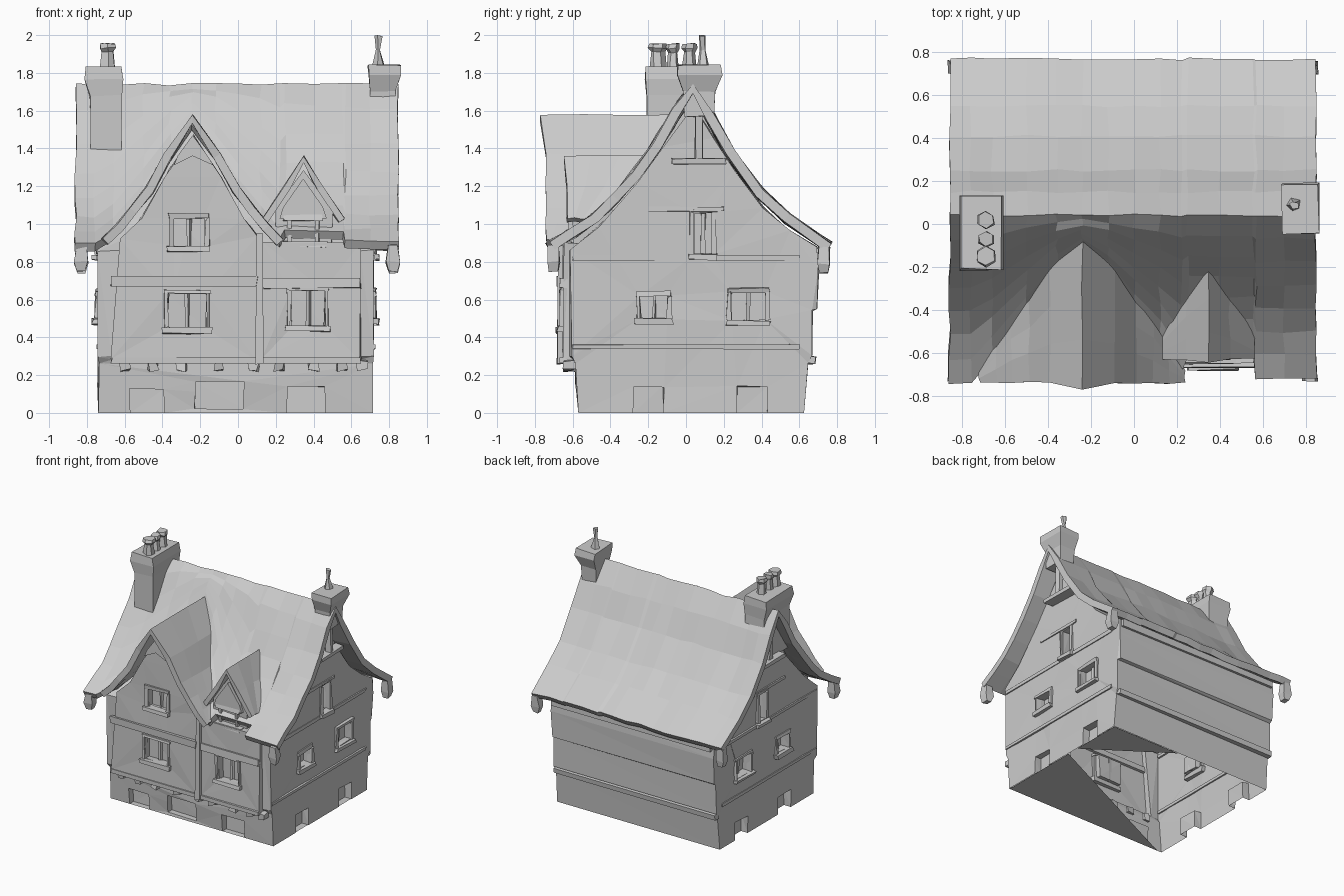
import bpy, bmesh, math, random
from mathutils import Vector

if "Cube" in bpy.data.objects:
    bpy.data.objects.remove(bpy.data.objects["Cube"])

random.seed(4)


def finish(name, bm, rough=0.0):
    for v in bm.verts:
        if v.co.z > 0.01:
            v.co += Vector([random.uniform(-rough, rough) for _ in range(3)])
    me = bpy.data.meshes.new(name)
    bm.to_mesh(me)
    bm.free()
    ob = bpy.data.objects.new(name, me)
    bpy.context.collection.objects.link(ob)
    return ob


def add_box(bm, a, b):
    lo, hi = [min(p) for p in zip(a, b)], [max(p) for p in zip(a, b)]
    vs = bmesh.ops.create_cube(bm, size=1)["verts"]
    for v in vs:
        v.co = Vector([(lo[k] + hi[k]) / 2 + v.co[k] * (hi[k] - lo[k]) for k in range(3)])


def boxes(name, pairs, rough=0.006):
    bm = bmesh.new()
    for a, b in pairs:
        add_box(bm, a, b)
    return finish(name, bm, rough)


def prism(name, pts, lo, hi, axis):
    """Extrude a (u, z) outline along x or y."""
    bm = bmesh.new()
    place = (lambda t, u, z: (t, u, z)) if axis == "x" else (lambda t, u, z: (u, t, z))
    ends = [[bm.verts.new(place(t, u, z)) for u, z in pts] for t in (lo, hi)]
    n = len(pts)
    for ring in ends:
        bm.faces.new(ring)
    for i in range(n):
        k = (i + 1) % n
        bm.faces.new((ends[0][i], ends[0][k], ends[1][k], ends[1][i]))
    bmesh.ops.recalc_face_normals(bm, faces=bm.faces)
    return finish(name, bm)


def loft(name, rings, sides=4, rough=0.005):
    """Stack rings of (cx, cy, z, half_x, half_y)."""
    bm = bmesh.new()
    s = math.sqrt(2) if sides == 4 else 1
    loops = []
    for cx, cy, z, hx, hy in rings:
        ang = [math.tau * (i + 0.5) / sides for i in range(sides)]
        loops.append([bm.verts.new((cx + hx * s * math.cos(a), cy + hy * s * math.sin(a), z)) for a in ang])
    for p, q in zip(loops, loops[1:]):
        for i in range(sides):
            k = (i + 1) % sides
            bm.faces.new((p[i], p[k], q[k], q[i]))
    bm.faces.new(loops[0][::-1])
    bm.faces.new(loops[-1])
    return finish(name, bm, rough)


def interp(pts, t):
    for (a, za), (b, zb) in zip(pts, pts[1:]):
        if t <= b:
            return za + (zb - za) * (t - a) / (b - a)
    return pts[-1][1]


# Swept roof profiles: main (y, z), cross gable and dormer (distance from ridge, z)
FRONT = [(-0.74, 0.90), (-0.6, 0.98), (-0.46, 1.08), (-0.25, 1.32), (-0.12, 1.52), (-0.03, 1.68), (0.04, 1.74)]
BACK = [(0.04, 1.74), (0.15, 1.58), (0.25, 1.39), (0.41, 1.18), (0.55, 1.05), (0.77, 0.90)]
GABLE = [(0, 1.58), (0.15, 1.37), (0.25, 1.19), (0.33, 1.09), (0.40, 1.00), (0.48, 0.92)]
DORMER = [(0, 1.36), (0.10, 1.20), (0.22, 1.03)]
GX, DX = -0.24, 0.345
valley = lambda z: interp([(b, a) for a, b in FRONT], z)


def roof(name, columns, thick, rough=0.007):
    """Columns are equal-length point lists ordered front to back, left to right."""
    bm = bmesh.new()
    cols = [[bm.verts.new(p) for p in c] for c in columns]
    for a, b in zip(cols, cols[1:]):
        for j in range(len(a) - 1):
            bm.faces.new((a[j], b[j], b[j + 1], a[j + 1]))
    ob = finish(name, bm, rough)
    m = ob.modifiers.new("thickness", "SOLIDIFY")
    m.thickness, m.offset = thick, -1
    return ob


# Main roof, its front edge trimmed behind the cross gable and dormer
cols = []
for x in (-0.86, -0.76, -0.66, -0.5, -0.36, -0.24, -0.12, 0.0, 0.12, 0.22, 0.25, 0.4, 0.555, 0.57, 0.7, 0.85):
    y0 = -0.74
    if abs(x - GX) < 0.47:
        y0 = valley(interp(GABLE, abs(x - GX))) - 0.03
    elif 0.22 < x < 0.56:
        y0 = -0.63
    elif x >= 0.56:
        y0 = -0.72
    ys = [y0 + (0.04 - y0) * i / 7 for i in range(8)]
    cols.append([(x, y, interp(FRONT, y)) for y in ys] + [(x, y, z) for y, z in BACK[1:]])
roof("main_roof", cols, 0.05)


def cross_roof(name, cx, prof, front, tip, thick):
    cols = []
    for d, z in [(-d, z) for d, z in prof[:0:-1]] + prof:
        ya, yb = front - (tip if d == 0 else 0), max(valley(z) + 0.02, front + 0.03)
        cols.append([(cx + d, ya + (yb - ya) * i / 3, z) for i in range(4)])
    roof(name, cols, thick, 0.005)


cross_roof("front_gable_roof", GX, GABLE, -0.74, 0.03, 0.045)
cross_roof("dormer_roof", DX, DORMER, -0.63, 0.02, 0.035)

# Walls: jettied house section, two front bays and the dormer cheeks
body = prism("house_walls", [(-0.57, 0), (-0.59, 0.26), (-0.61, 0.30), (-0.62, 0.86), (-0.46, 0.99), (-0.25, 1.22),
                             (-0.12, 1.41), (0.04, 1.62), (0.15, 1.46), (0.25, 1.29), (0.41, 1.09), (0.55, 0.97),
                             (0.69, 0.88), (0.70, 0.76), (0.69, 0.55), (0.67, 0.54), (0.67, 0.30), (0.645, 0.26),
                             (0.625, 0)], -0.74, 0.715, "x")
gable_bay = prism("gable_bay", [(-0.67, 0.28), (0.10, 0.28), (0.10, 0.94), (0.03, 1.03), (-0.09, 1.25), (GX, 1.47),
                                (-0.39, 1.25), (-0.51, 1.03), (-0.62, 0.92)], -0.655, -0.2, "y")
side_bay = prism("side_bay", [(0.125, 0.28), (0.65, 0.28), (0.65, 0.90), (0.125, 0.90)], -0.65, -0.3, "y")
dormer = prism("dormer_walls", [(0.20, 0.85), (0.50, 0.85), (0.50, 1.08), (DX, 1.28), (0.20, 1.08)], -0.6, -0.22, "y")

# Openings: (side, wall plane, centre, bottom, top, half width)
openings = [("f", 0.655, -0.27, 0.45, 0.63, 0.10), ("f", 0.655, -0.26, 0.88, 1.03, 0.085),
            ("f", 0.65, 0.37, 0.46, 0.65, 0.09), ("f", 0.58, -0.48, -0.1, 0.13, 0.09),
            ("f", 0.58, -0.1, 0.02, 0.17, 0.13), ("f", 0.58, 0.36, -0.1, 0.14, 0.10)]
for s, w in (("r", 0.715), ("l", 0.74)):
    openings += [(s, w, -0.17, 0.50, 0.62, 0.07), (s, w, 0.33, 0.49, 0.64, 0.09), (s, w, 0.09, 0.84, 1.06, 0.05),
                 (s, w, -0.2, -0.1, 0.14, 0.08), (s, w, 0.35, -0.1, 0.14, 0.08)]
place = {"f": lambda u, d, z: (u, -d, z), "r": lambda u, d, z: (d, u, z), "l": lambda u, d, z: (-d, u, z)}
cutter = boxes("opening_cutter", [(place[s](c - h, w - 0.06, a), place[s](c + h, w + 0.1, b))
                                  for s, w, c, a, b, h in openings], 0)

for other, op in ((gable_bay, "UNION"), (side_bay, "UNION"), (dormer, "UNION"), (cutter, "DIFFERENCE")):
    m = body.modifiers.new(op, "BOOLEAN")
    m.object, m.operation, m.solver = other, op, "EXACT"
bpy.context.view_layer.update()
dg = bpy.context.evaluated_depsgraph_get()
baked = bpy.data.meshes.new_from_object(body.evaluated_get(dg))
for ob in (body, gable_bay, side_bay, dormer, cutter):
    bpy.data.objects.remove(ob)

# Open the underside and roughen the plaster
bm = bmesh.new()
bm.from_mesh(baked)
bmesh.ops.delete(bm, geom=[f for f in bm.faces if all(v.co.z < 0.001 for v in f.verts)], context="FACES")
bmesh.ops.triangulate(bm, faces=bm.faces)
finish("walls", bm, 0.006)

# Remaining floor pieces
bm = bmesh.new()
for tri in ([(0.71, 0.1), (0.71, -0.57), (-0.7, -0.57)], [(0.71, 0.62), (0.71, 0.2), (0.1, 0.62)]):
    bm.faces.new([bm.verts.new((x, y, 0)) for x, y in tri])
finish("broken_floor", bm)

# Window frames with mullion and projecting sill
for s, w, c, a, b, h in openings:
    if a < 0.1:
        continue
    P, t = place[s], 0.022
    o, i = w + 0.015, w - 0.03
    boxes("window_frame", [(P(c - h - t, i, a), P(c - h, o, b)), (P(c + h, i, a), P(c + h + t, o, b)),
                           (P(c - h - t, i, b), P(c + h + t, o, b + t)), (P(c - 0.01, w - 0.06, a), P(c + 0.01, w - 0.04, b)),
                           (P(c - h - 0.03, i, a - 0.03), P(c + h + 0.03, w + 0.03, a))], 0.007)
boxes("dormer_window", [((0.26, -0.62, 0.90), (0.28, -0.58, 1.03)), ((0.41, -0.62, 0.90), (0.43, -0.58, 1.03)),
                        ((0.24, -0.63, 1.02), (0.45, -0.58, 1.05)), ((0.22, -0.65, 0.88), (0.47, -0.58, 0.91))])

# Timber ledges, corner post between the bays, joist ends under the jetty
boxes("front_beams", [((-0.67, -0.68, 0.67), (0.10, -0.64, 0.72)), ((0.13, -0.67, 0.66), (0.65, -0.63, 0.71)),
                      ((-0.67, -0.67, 0.265), (0.65, -0.6, 0.295)), ((0.095, -0.68, 0.26), (0.13, -0.6, 0.95))])
boxes("joist_ends", [((x - 0.025, -0.645, 0.225), (x + 0.025, -0.57, 0.275))
                     for x in (-0.6, -0.45, -0.3, -0.1, 0.08, 0.22, 0.4, 0.55, 0.66)], 0.01)
boxes("back_beam", [((-0.74, 0.64, 0.26), (0.71, 0.685, 0.30)), ((-0.72, 0.66, 0.82), (0.7, 0.72, 0.87))])

# Gable trusses: collar and king post at each end and in the front gable
for x in (0.77, -0.79):
    boxes("gable_truss", [((x - 0.05, -0.07, 1.32), (x + 0.03, 0.21, 1.35)), ((x - 0.02, 0.05, 1.34), (x + 0.02, 0.09, 1.6))])
    for z in (0.35, 0.82, 1.08):
        wx = 0.715 if x > 0 else -0.74
        y1 = 0.2 if z > 1 else 0.6
        boxes("side_ledge", [((wx - 0.01, -y1, z - 0.012), (wx + 0.01, y1, z + 0.012))], 0.003)
prism("front_gable_infill", [(-0.34, 1.31), (GX, 1.36), (-0.13, 1.31), (-0.16, 1.36), (GX, 1.47), (-0.32, 1.36)], -0.71, -0.64, "y")
prism("dormer_infill", [(0.22, 1.03), (0.47, 1.03), (0.45, 1.09), (DX, 1.24), (0.24, 1.09)], -0.625, -0.59, "y")

# Hanging corbels under the four roof corners
for x in (-0.83, 0.82):
    for y, top in ((-0.70, 0.90), (0.73, 0.89)):
        loft("roof_corbel", [(x, y, top - 0.15, 0.022, 0.022), (x, y, top - 0.10, 0.035, 0.03), (x, y, top - 0.01, 0.025, 0.03)])

# Chimneys with flared caps, pots and finial
loft("left_chimney", [(-0.70, -0.04, 1.34, 0.08, 0.165), (-0.70, -0.04, 1.68, 0.085, 0.165), (-0.71, -0.04, 1.77, 0.10, 0.175),
                      (-0.71, -0.04, 1.83, 0.095, 0.17)])
for y, r in ((0.02, 0.04), (-0.07, 0.035), (-0.15, 0.045)):
    loft("chimney_pot", [(-0.69, y, 1.82, r, r), (-0.69, y, 1.91, r * 0.8, r * 0.8), (-0.69, y, 1.93, r * 1.1, r * 1.1),
                         (-0.69, y, 1.955, r, r)], 6)
loft("right_chimney", [(0.765, 0.07, 1.57, 0.065, 0.075), (0.765, 0.07, 1.70, 0.07, 0.085), (0.775, 0.07, 1.79, 0.085, 0.12),
                       (0.775, 0.07, 1.84, 0.085, 0.115)])
loft("chimney_finial", [(0.745, 0.09, 1.83, 0.035, 0.035), (0.745, 0.09, 1.92, 0.012, 0.015), (0.745, 0.09, 1.995, 0.022, 0.02)], 5)
